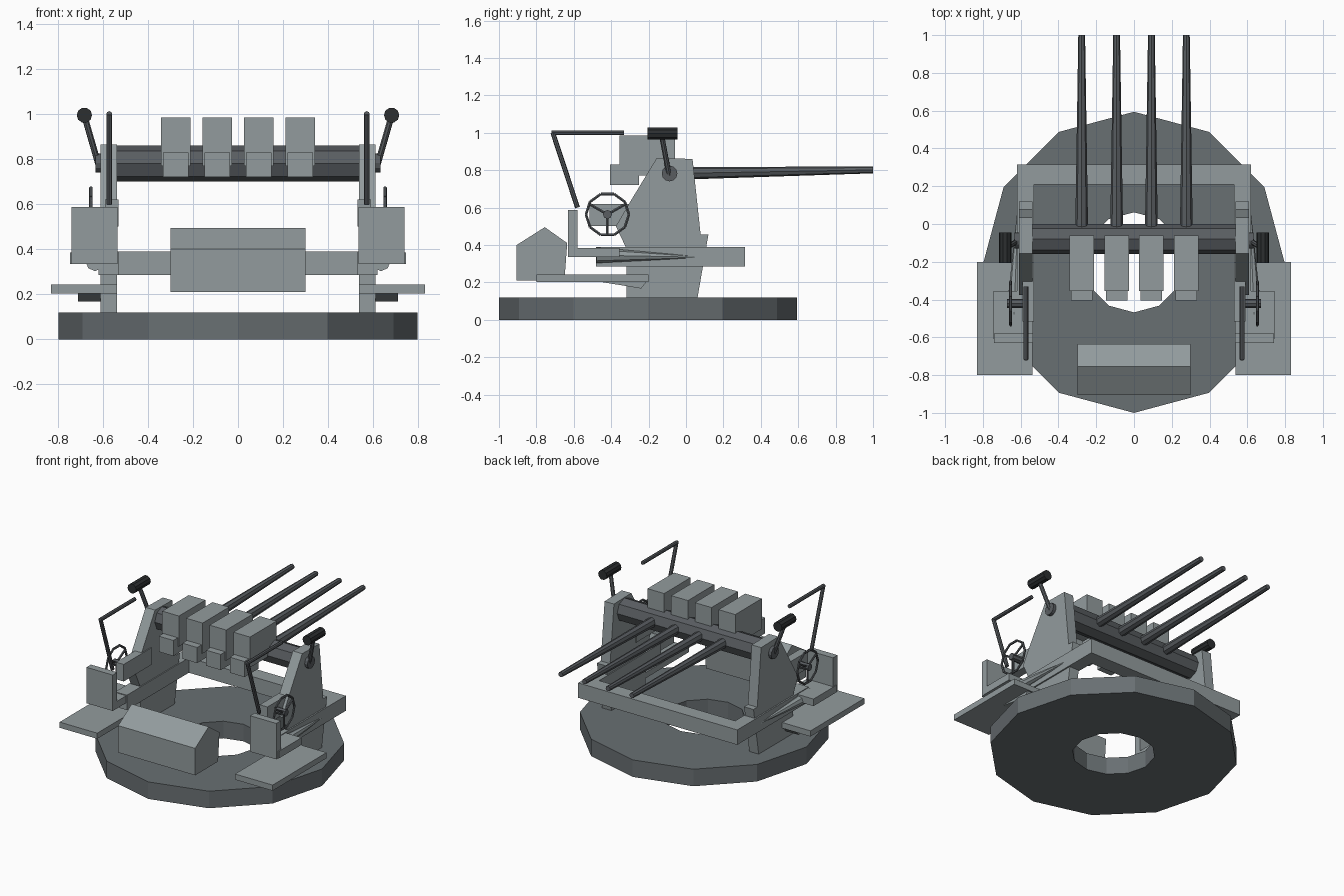
import bpy, bmesh, math
from mathutils import Vector

if "Cube" in bpy.data.objects:
    bpy.data.objects.remove(bpy.data.objects["Cube"])


def material(name, rgb):
    m = bpy.data.materials.new(name)
    m.diffuse_color = (*rgb, 1)
    m.use_nodes = True
    m.node_tree.nodes["Principled BSDF"].inputs["Base Color"].default_value = m.diffuse_color
    return m


LIGHT = material("light_grey_paint", (0.29, 0.33, 0.34))
STEEL = material("gun_steel", (0.1, 0.11, 0.12))
DECK = material("deck_grey", (0.14, 0.16, 0.17))
BLACK = material("black_grip", (0.025, 0.028, 0.03))


def finish(name, bm, mat, mirror=False):
    bmesh.ops.recalc_face_normals(bm, faces=bm.faces)
    me = bpy.data.meshes.new(name)
    bm.to_mesh(me)
    bm.free()
    me.materials.append(mat)
    ob = bpy.data.objects.new(name, me)
    bpy.context.collection.objects.link(ob)
    if mirror:
        ob.modifiers.new("mirror", 'MIRROR').use_mirror_merge = False
    return ob


def add_rod(bm, a, b, r1, r2=None, sides=8, turn=0.0):
    """Tapered rod between two points."""
    a, b = Vector(a), Vector(b)
    d = b - a
    q = d.to_track_quat('Z', 'Y').to_matrix()
    r2 = r1 if r2 is None else r2
    rings = []
    for p, r in ((a, r1), (b, r2)):
        rings.append([bm.verts.new(p + q @ Vector((
            r * math.cos(turn + 2 * math.pi * i / sides),
            r * math.sin(turn + 2 * math.pi * i / sides), 0))) for i in range(sides)])
    for i in range(sides):
        j = (i + 1) % sides
        bm.faces.new((rings[0][i], rings[0][j], rings[1][j], rings[1][i]))
    bm.faces.new(rings[0][::-1])
    bm.faces.new(rings[1])


def rods(name, segs, mat, mirror=False):
    bm = bmesh.new()
    for s in segs:
        add_rod(bm, *s)
    return finish(name, bm, mat, mirror)


def profile(name, pts, x0, x1, mat=LIGHT, mirror=False):
    """Extrude a (y, z) outline from x0 to x1."""
    bm = bmesh.new()
    f = bm.faces.new([bm.verts.new((x0, y, z)) for y, z in pts])
    ext = bmesh.ops.extrude_face_region(bm, geom=[f])["geom"]
    bmesh.ops.translate(bm, vec=(x1 - x0, 0, 0),
                        verts=[v for v in ext if isinstance(v, bmesh.types.BMVert)])
    return finish(name, bm, mat, mirror)


def box(name, x, y, z, mat=LIGHT, mirror=False):
    return profile(name, [(y[0], z[0]), (y[1], z[0]), (y[1], z[1]), (y[0], z[1])],
                   x[0], x[1], mat, mirror)


# Twelve-sided turntable with a hole
bm = bmesh.new()
loops = []
for r, z in ((0.797, 0), (0.797, 0.12), (0.265, 0.12), (0.265, 0)):
    loops.append([bm.verts.new((r * math.sin(math.pi * i / 6),
                                r * math.cos(math.pi * i / 6) - 0.203, z)) for i in range(12)])
for k in range(4):
    for i in range(12):
        j = (i + 1) % 12
        n = (k + 1) % 4
        bm.faces.new((loops[k][i], loops[k][j], loops[n][j], loops[n][i]))
finish("turntable_ring", bm, DECK)

# Carriage: side walls, frame beams and side housings
profile("side_wall", [(-0.318, 0.12), (0.062, 0.12), (0.12, 0.457), (0.078, 0.457),
                      (0.035, 0.86), (-0.157, 0.864), (-0.305, 0.62), (-0.375, 0.5),
                      (-0.318, 0.38)], 0.537, 0.61, LIGHT, True)
box("frame_side_beam", (0.53, 0.62), (-0.48, 0.21), (0.285, 0.39), LIGHT, True)
box("frame_cross_beam", (-0.62, 0.62), (0.21, 0.315), (0.285, 0.39))
box("sight_housing", (0.53, 0.59), (-0.515, -0.205), (0.5, 0.62), LIGHT, True)

# Octagonal cradle bar and trunnion bosses
rods("cradle_bar", [((-0.54, -0.08, 0.78), (0.54, -0.08, 0.78), 0.08)], STEEL)
rods("trunnion_boss", [((0.6, -0.088, 0.782), (0.632, -0.088, 0.782), 0.042, 0.042, 12)],
     STEEL, True)

# Four guns
for i, x in enumerate((-0.277, -0.092, 0.092, 0.277)):
    box(f"receiver_{i + 1}", (x - 0.065, x + 0.065), (-0.355, -0.06), (0.77, 0.985))
    box(f"breech_{i + 1}", (x - 0.057, x + 0.057), (-0.405, -0.25), (0.72, 0.83))
    rods(f"barrel_{i + 1}", [((x, -0.03, 0.783), (x, 1.0, 0.801), 0.034, 0.018)], STEEL)

# Shoulder pads on arms
rods("pad_arm", [((0.618, -0.09, 0.77), (0.68, -0.13, 0.985), 0.014)], STEEL, True)
rods("shoulder_pad", [((0.682, -0.207, 0.995), (0.682, -0.045, 0.995), 0.034, 0.034, 10)],
     BLACK, True)

# Bent sight arms
rods("sight_arm", [((0.572, -0.58, 0.6), (0.572, -0.712, 1.0), 0.013),
                   ((0.572, -0.718, 1.0), (0.572, -0.332, 1.0), 0.013)], STEEL, True)

# Seats with backrests
box("seat", (0.535, 0.745), (-0.61, -0.355), (0.335, 0.385), LIGHT, True)
box("backrest", (0.535, 0.74), (-0.63, -0.58), (0.335, 0.588), LIGHT, True)

# Foot platforms with tapered brackets
box("foot_platform", (0.537, 0.83), (-0.8, -0.2), (0.203, 0.243), LIGHT, True)
rods("seat_bracket", [((0.635, -0.48, 0.345), (0.615, 0.06, 0.335), 0.042, 0.004)],
     LIGHT, True)
profile("platform_bracket", [(-0.5, 0.21), (-0.24, 0.167), (-0.205, 0.21)],
        0.61, 0.71, LIGHT, True)

# Handwheels with three spokes
C = Vector((0.653, -0.42, 0.563))


def rim(deg, r=0.115):
    a = math.radians(deg)
    return C + Vector((0, r * math.cos(a), r * math.sin(a)))


segs = [(rim(36 * i), rim(36 * i + 36), 0.008, 0.008, 6) for i in range(10)]
segs += [(C, rim(a), 0.008, 0.008, 6) for a in (30, 150, 270)]
segs.append(((0.585, C.y, C.z), (0.672, C.y, C.z), 0.024))
rods("handwheel", segs, STEEL, True)

# Ridged ammunition chest
profile("ammunition_chest", [(-0.905, 0.21), (-0.65, 0.21), (-0.635, 0.41),
                             (-0.755, 0.495), (-0.905, 0.4)], -0.3, 0.3)
